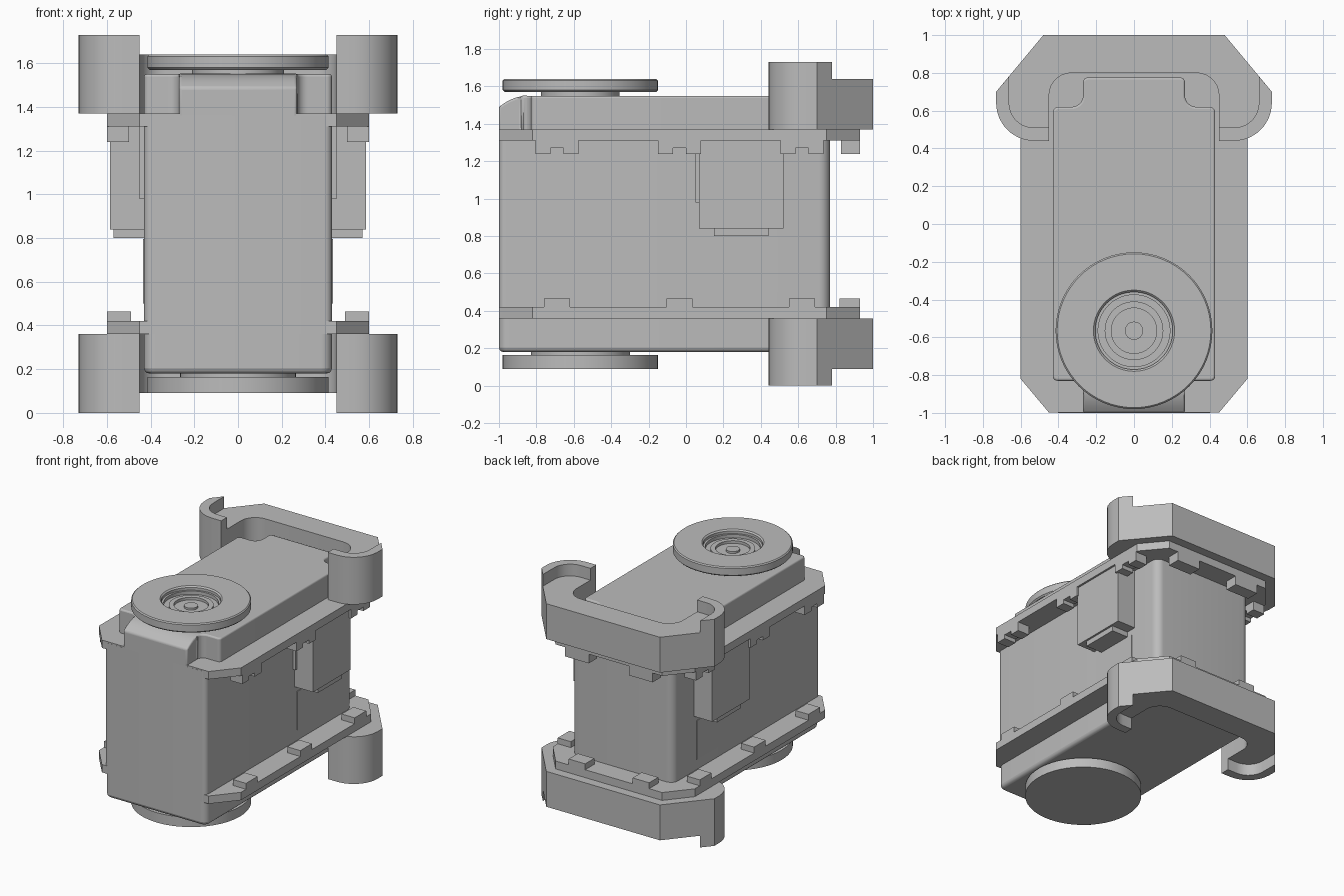
import bpy, bmesh, math
from mathutils import Vector

cube = bpy.data.objects.get("Cube")
if cube:
    bpy.data.objects.remove(cube)

grey = bpy.data.materials.new("plain grey")
grey.use_nodes = True
grey.diffuse_color = (0.5, 0.5, 0.5, 1)
grey.node_tree.nodes["Principled BSDF"].inputs["Base Color"].default_value = (0.5, 0.5, 0.5, 1)


def finish(name, bm, bevel=0):
    bmesh.ops.recalc_face_normals(bm, faces=bm.faces)
    mesh = bpy.data.meshes.new(name)
    bm.to_mesh(mesh)
    bm.free()
    obj = bpy.data.objects.new(name, mesh)
    bpy.context.collection.objects.link(obj)
    mesh.materials.append(grey)
    if bevel:
        mod = obj.modifiers.new("soft edges", 'BEVEL')
        mod.width, mod.segments = bevel, 3
        mod.limit_method, mod.angle_limit = 'ANGLE', math.radians(50)
    bpy.ops.object.select_all(action='DESELECT')
    obj.select_set(True)
    bpy.context.view_layer.objects.active = obj
    bpy.ops.object.shade_smooth_by_angle(angle=math.radians(32))
    return obj


def rounded(points, steps=7):
    """Fillet each corner (x, y, radius) of a closed outline."""
    out = []
    for i, (x, y, r) in enumerate(points):
        p = Vector((x, y))
        if not r:
            out.append(p)
            continue
        a = (Vector(points[i - 1][:2]) - p).normalized()
        b = (Vector(points[(i + 1) % len(points)][:2]) - p).normalized()
        half = a.angle(b) / 2
        centre = p + (a + b).normalized() * (r / math.sin(half))
        start = p + a * (r / math.tan(half)) - centre
        end = p + b * (r / math.tan(half)) - centre
        turn = start.angle_signed(end)
        for k in range(steps + 1):
            c, s = math.cos(-turn * k / steps), math.sin(-turn * k / steps)
            out.append(centre + Vector((start.x * c - start.y * s, start.x * s + start.y * c)))
    return out


def mirrored(half):
    return half + [(-x, y, r) for x, y, r in reversed(half)]


def prism_mesh(points, z0, z1):
    bm = bmesh.new()
    base = bm.faces.new([bm.verts.new((p.x, p.y, z0)) for p in rounded(points)])
    top = bmesh.ops.extrude_face_region(bm, geom=[base])["geom"]
    bmesh.ops.translate(bm, vec=(0, 0, z1 - z0),
                        verts=[v for v in top if isinstance(v, bmesh.types.BMVert)])
    return bm


def prism(name, points, z0, z1, bevel=0):
    return finish(name, prism_mesh(points, z0, z1), bevel)


def box(name, x0, x1, y0, y1, z0, z1):
    return prism(name, [(x0, y0, 0), (x1, y0, 0), (x1, y1, 0), (x0, y1, 0)], z0, z1)


def lathe(name, profile, y, steps=64):
    bm = bmesh.new()
    verts = [bm.verts.new((r, y, z)) for r, z in profile]
    edges = [bm.edges.new(pair) for pair in zip(verts, verts[1:])]
    bmesh.ops.spin(bm, geom=verts + edges, cent=(0, y, 0), axis=(0, 0, 1),
                   angle=math.tau, steps=steps, use_duplicate=False)
    bmesh.ops.remove_doubles(bm, verts=bm.verts, dist=0.0001)
    return finish(name, bm)


# Main case and lower cover
prism("main_case", mirrored([(0.43, -1, 0.035), (0.43, 0.77, 0.06)]), 0.36, 1.36)
prism("lower_cover", mirrored([(0.43, -1, 0.05), (0.43, 0.77, 0.05)]), 0.18, 0.4, 0.025)

# Upper cover with notched corners and a front lip that curves down
bm = prism_mesh(mirrored([(0.27, -1, 0), (0.27, -0.83, 0.05), (0.43, -0.83, 0.025),
                          (0.43, 0.62, 0.03), (0.27, 0.62, 0.06), (0.27, 0.775, 0.025)]), 1.33, 1.55)
lip = -0.85
for k in range(5):
    bmesh.ops.bisect_plane(bm, geom=bm.verts[:] + bm.edges[:] + bm.faces[:],
                           plane_co=(0, lip - 0.03 * k, 0), plane_no=(0, 1, 0))
for v in bm.verts:
    if v.co.z > 1.5 and v.co.y < lip:
        v.co.z -= 0.06 * ((lip - v.co.y) / 0.15) ** 2
finish("upper_cover", bm, 0.02)

# Mounting flanges with their clips, and the hooked rear brackets
flange = mirrored([(0.45, -0.999, 0), (0.6, -0.82, 0), (0.6, 0.75, 0), (0.45, 0.93, 0)])
bracket = mirrored([(0.45, 0.8, 0.12), (0.45, 0.44, 0), (0.73, 0.44, 0.2),
                    (0.73, 0.7, 0), (0.48, 1, 0)])
hook = [(0.45, 0.44, 0), (0.73, 0.44, 0.2), (0.73, 0.7, 0), (0.663, 0.78, 0),
        (0.66, 0.51, 0.13), (0.45, 0.51, 0)]
prism("upper_flange", flange, 1.31, 1.37)
prism("lower_flange", flange, 0.36, 0.42)
prism("upper_bracket", bracket, 1.37, 1.64)
prism("lower_bracket", bracket, 0.09, 0.36)

for side, s in (("left", 1), ("right", -1)):
    arm = [(s * x, y, r) for x, y, r in hook]
    prism(f"{side}_upper_hook", arm, 1.63, 1.73)
    prism(f"{side}_lower_hook", arm, 0, 0.1)
    for place, y in (("front", -0.69), ("middle", -0.035), ("rear", 0.62)):
        box(f"{side}_{place}_lower_clip", s * 0.49, s * 0.6, y - 0.07, y + 0.07, 0.41, 0.465)
        box(f"{side}_{place}_upper_clip", s * 0.5, s * 0.6, y - 0.075, y + 0.075, 1.27, 1.32)
        for d in (-0.075, 0.075):
            box(f"{side}_{place}_clip_leg", s * 0.5, s * 0.6, y + d - 0.04, y + d + 0.04, 1.24, 1.32)
    box(f"{side}_back_lower_clip", s * 0.2, s * 0.34, 0.82, 0.93, 0.41, 0.465)
    box(f"{side}_back_upper_clip", s * 0.17, s * 0.37, 0.83, 0.93, 1.24, 1.32)
    # Side connector housing, plug and panel
    box(f"{side}_connector", s * 0.4, s * 0.585, 0.07, 0.52, 0.84, 1.32)
    box(f"{side}_connector_plug", s * 0.4, s * 0.57, 0.15, 0.44, 0.8, 0.85)
    box(f"{side}_connector_backing", s * 0.4, s * 0.45, 0.05, 0.5, 0.98, 1.32)
    box(f"{side}_panel", s * 0.4, s * 0.434, 0.1, 0.49, 0.5, 0.795)

# Output horn on top with a stepped socket and screw, idler disc below
lathe("output_horn", [(0, 1.54), (0.21, 1.54), (0.21, 1.57), (0.405, 1.57), (0.415, 1.58),
                      (0.415, 1.632), (0.407, 1.64), (0.215, 1.64), (0.205, 1.63), (0.205, 1.61),
                      (0.19, 1.61), (0.19, 1.585), (0.155, 1.585), (0.155, 1.595),
                      (0.12, 1.595), (0.12, 1.575), (0.048, 1.575), (0.048, 1.59), (0, 1.59)], -0.565)
lathe("idler_disc", [(0, 0.09), (0.415, 0.09), (0.415, 0.165), (0.265, 0.165),
                     (0.265, 0.19), (0, 0.19)], -0.565)
